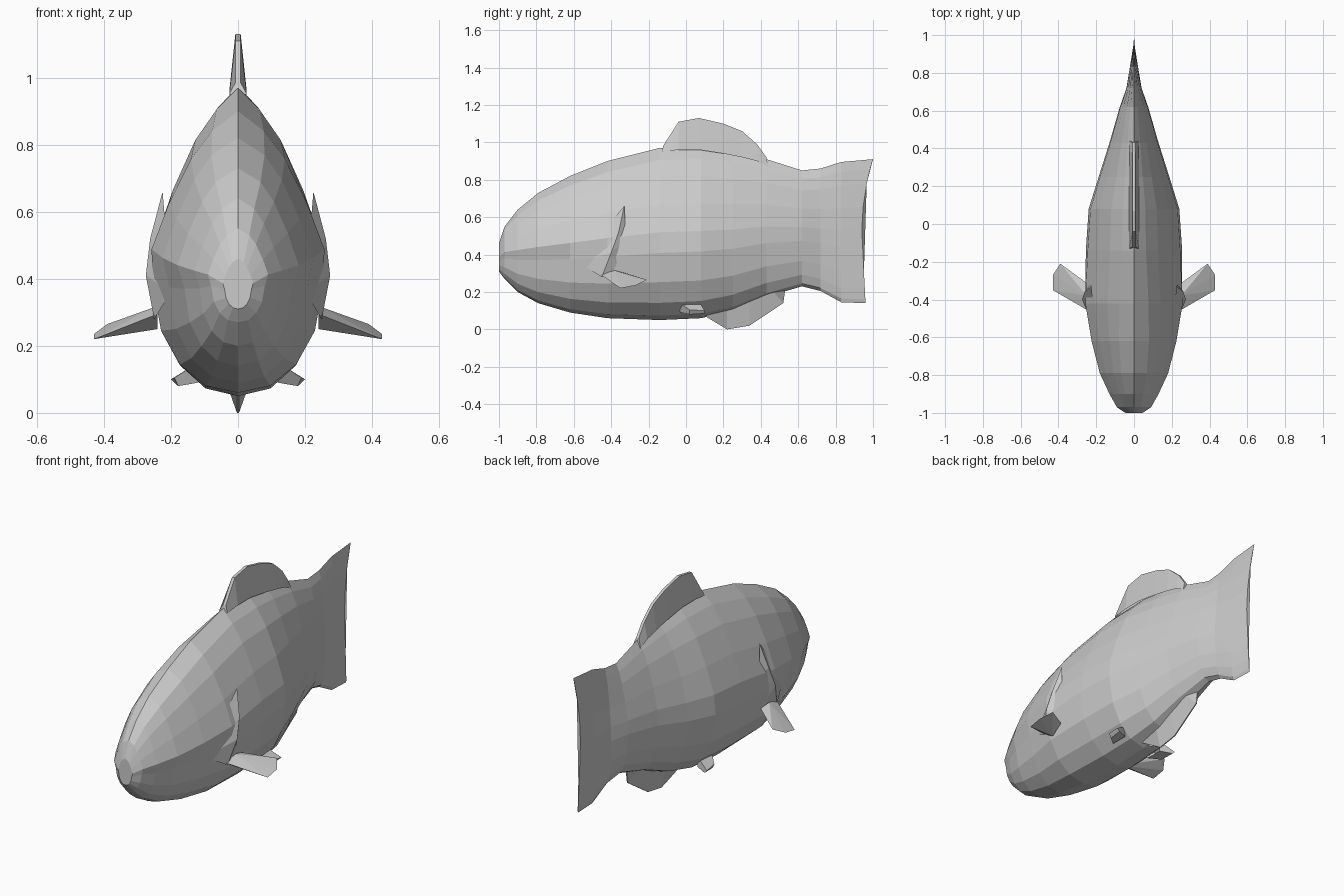
import bpy, bmesh


def make(name, verts, faces):
    me = bpy.data.meshes.new(name)
    bm = bmesh.new()
    vs = [bm.verts.new(v) for v in verts]
    for f in faces:
        bm.faces.new([vs[i] for i in f])
    bmesh.ops.recalc_face_normals(bm, faces=bm.faces)
    bm.to_mesh(me)
    bm.free()
    ob = bpy.data.objects.new(name, me)
    bpy.context.collection.objects.link(ob)
    return ob


def mirror(ob):
    ob.modifiers.new("Mirror", 'MIRROR')
    return ob


# Body and tail: egg-shaped rings lofted along y (y, bottom z, top z, half width)
sections = [
    (-1.00, 0.31, 0.46, 0.040), (-0.97, 0.27, 0.55, 0.080),
    (-0.90, 0.20, 0.64, 0.115), (-0.79, 0.14, 0.73, 0.160),
    (-0.62, 0.09, 0.82, 0.205), (-0.42, 0.06, 0.90, 0.255),
    (-0.14, 0.05, 0.97, 0.255), (0.08, 0.06, 0.975, 0.240),
    (0.25, 0.10, 0.95, 0.187), (0.43, 0.175, 0.91, 0.130),
    (0.62, 0.23, 0.85, 0.075), (0.72, 0.205, 0.86, 0.040),
    (0.83, 0.145, 0.895, 0.022), (0.97, 0.14, 0.91, 0.003),
]
# Half ring: (width fraction, height fraction)
half = [(0, 0), (.38, .025), (.68, .10), (.90, .22), (1, .39),
        (.96, .51), (.76, .67), (.50, .83), (.25, .93), (0, 1)]
n = 2 * len(half) - 2
verts, faces = [], []
for i, (y, zb, zt, w) in enumerate(sections):
    blunt = max(0, min(1, (-y - 0.3) / 0.4))          # rounder forehead
    ring = []
    for fx, t in half:
        if t > .5 and fx > 0:
            fx += blunt * 0.17
        yy = y
        if i == len(sections) - 1:                    # forked tail edge
            yy += -0.03 + 0.06 * max(0, 2 * t - 1) ** 2 + 0.02 * max(0, 1 - 2 * t)
        ring.append((fx * w, yy, zb + t * (zt - zb)))
    verts += ring + [(-x, y2, z) for x, y2, z in ring[-2:0:-1]]
for i in range(len(sections) - 1):
    for j in range(n):
        k = (j + 1) % n
        faces.append((i*n + j, i*n + k, (i+1)*n + k, (i+1)*n + j))
faces += [tuple(range(n)), tuple(range((len(sections)-1)*n, len(sections)*n))]
make("body_and_tail", verts, faces)


# Centre fins: thick root line, sharper outer rim
def centre_fin(name, root, tip, root_x, tip_x):
    m = len(root)
    v = []
    for s in (1, -1):
        v += [(s * root_x, y, z) for y, z in root]
        v += [(s * tip_x, y, z) for y, z in tip]
    f = []
    for i in range(m - 1):
        f.append((i, i + 1, m + i + 1, m + i))
        f.append((2*m + i, 2*m + i + 1, 3*m + i + 1, 3*m + i))
        f.append((m + i, m + i + 1, 3*m + i + 1, 3*m + i))
    f += [(0, m, 3*m, 2*m), (m - 1, 2*m - 1, 4*m - 1, 3*m - 1)]
    make(name, v, f)


centre_fin("dorsal_fin",
           [(-.13, .95), (-.04, .96), (.07, .96), (.2, .94), (.3, .92), (.38, .9), (.44, .87)],
           [(-.12, .985), (-.04, 1.11), (.07, 1.13), (.2, 1.10), (.3, 1.06), (.38, .99), (.43, .92)],
           0.026, 0.008)
centre_fin("anal_fin",
           [(.07, .09), (.22, .13), (.34, .17), (.46, .21), (.53, .24)],
           [(.11, .07), (.22, .0), (.34, .02), (.52, .14), (.53, .21)],
           0.035, 0.003)

# Side fins: thick at the root, thin at the tip
mirror(make("pectoral_fins",
            [(.24, -.46, .295), (.43, -.35, .22), (.43, -.27, .235), (.39, -.21, .265),
             (.24, -.32, .30), (.25, -.38, .315), (.24, -.39, .25)],
            [(0, 1, 5), (1, 2, 5), (2, 3, 5), (3, 4, 5),
             (0, 6, 1), (1, 6, 2), (2, 6, 3), (3, 6, 4)]))
mirror(make("pelvic_fins",
            [(.12, -.05, .15), (.12, .07, .15), (.19, .02, .105), (.20, .10, .10),
             (.12, -.03, .09), (.12, .07, .09), (.178, .02, .08), (.185, .10, .085)],
            [(0, 1, 3, 2), (4, 5, 7, 6), (0, 2, 6, 4), (1, 3, 7, 5), (2, 3, 7, 6)]))

# Gill covers: flared flap edge with a back face
mirror(make("gill_covers",
            [(.20, -.58, .36), (.225, -.33, .66), (.262, -.36, .52), (.275, -.40, .41),
             (.25, -.45, .28), (.235, -.32, .48), (.235, -.36, .32)],
            [(0, 1, 2), (0, 2, 3), (0, 3, 4), (1, 5, 2), (2, 5, 3), (3, 5, 6), (3, 6, 4)]))
